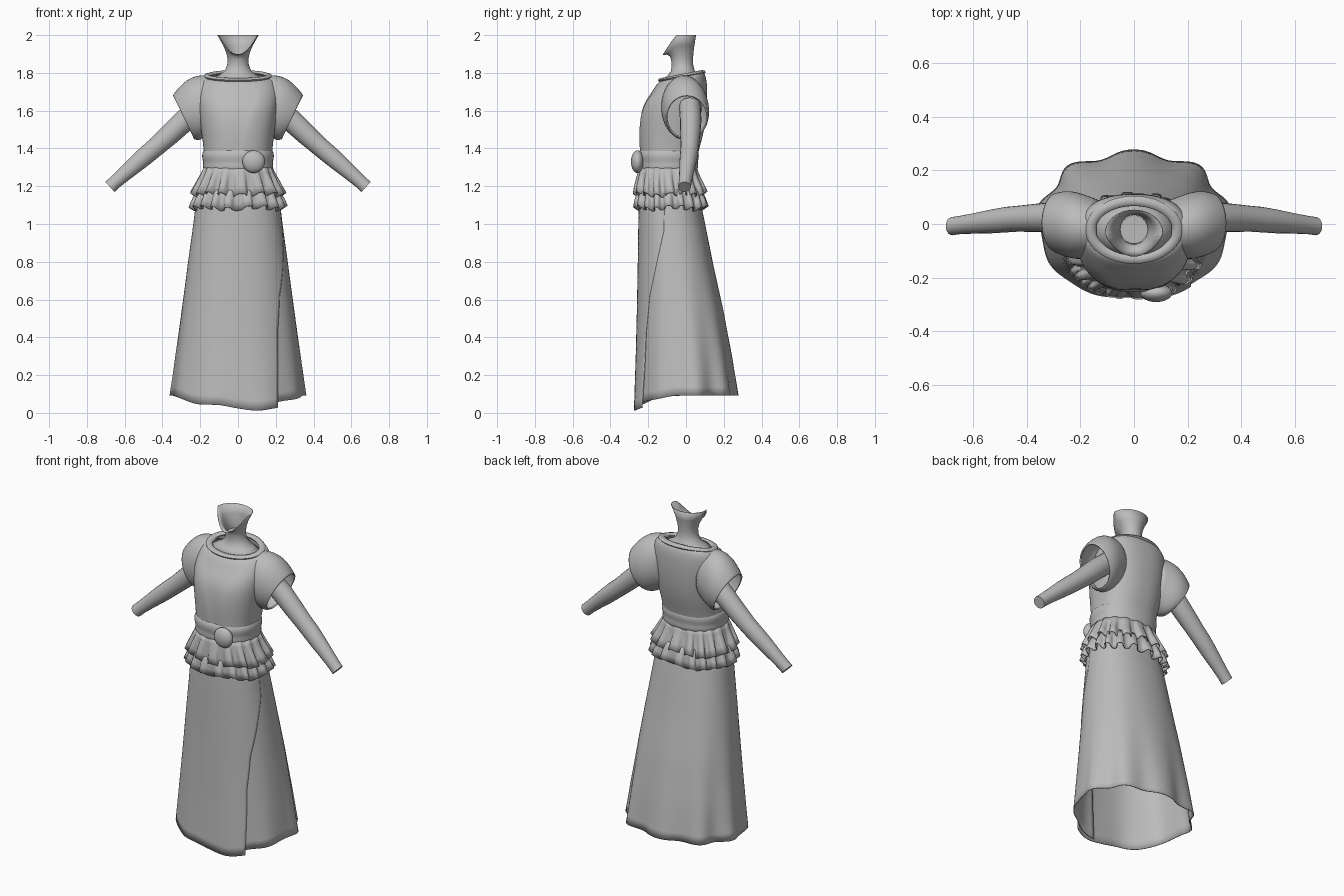
import bpy, bmesh, math
from math import sin, cos, pi, radians, tanh
from mathutils import Vector

old = bpy.data.objects.get("Cube")
if old:
    bpy.data.objects.remove(old)

grey = bpy.data.materials.new("plain grey")
grey.use_nodes = True
COLOUR = (0.5, 0.5, 0.5, 1)
grey.diffuse_color = COLOUR
grey.node_tree.nodes["Principled BSDF"].inputs["Base Color"].default_value = COLOUR


def finish(name, bm, subdiv=0, thick=0):
    bmesh.ops.recalc_face_normals(bm, faces=bm.faces)
    me = bpy.data.meshes.new(name)
    bm.to_mesh(me)
    bm.free()
    me.materials.append(grey)
    ob = bpy.data.objects.new(name, me)
    bpy.context.collection.objects.link(ob)
    bpy.ops.object.select_all(action='DESELECT')
    ob.select_set(True)
    bpy.context.view_layer.objects.active = ob
    bpy.ops.object.shade_smooth_by_angle(angle=radians(60))
    if subdiv:
        mod = ob.modifiers.new("smooth", 'SUBSURF')
        mod.levels = mod.render_levels = subdiv
    if thick:
        mod = ob.modifiers.new("cloth", 'SOLIDIFY')
        mod.thickness = thick
        mod.offset = 0
    return ob


def loft(name, rings, caps=(), closed=True, **kw):
    """Skin a list of point rings; caps lists ring indices to fill."""
    bm = bmesh.new()
    rows = [[bm.verts.new(p) for p in ring] for ring in rings]
    n = len(rows[0])
    for a, b in zip(rows, rows[1:]):
        for i in range(n if closed else n - 1):
            j = (i + 1) % n
            bm.faces.new((a[i], a[j], b[j], b[i]))
    for c in caps:
        bm.faces.new(rows[c])
    return finish(name, bm, **kw)


def power(v, e):
    return math.copysign(abs(v) ** e, v)


def ring(c, u, v, n=32, e=1.0):
    c, u, v = Vector(c), Vector(u), Vector(v)
    return [c + u * power(cos(2 * pi * i / n), e) + v * power(sin(2 * pi * i / n), e)
            for i in range(n)]


def level(z, rx, y0, y1, n=32, e=1.0, tilt=0.0):
    """Horizontal oval from y0 (front) to y1 (back), raised toward the back by tilt."""
    half = (y1 - y0) / 2
    return ring((0, (y0 + y1) / 2, z), (rx, 0, 0), (0, half, tilt), n, e)


def at(table, z):
    """Linear lookup in rows of (z, values...), highest first."""
    for a, b in zip(table, table[1:]):
        if z >= b[0]:
            k = min(1, (a[0] - z) / (a[0] - b[0]))
            return [p + (q - p) * k for p, q in zip(a[1:], b[1:])]
    return table[-1][1:]


# Blouse body with a shallow V-shaped front pleat
torso = [(1.26, .18, -.24, .05), (1.33, .178, -.243, .055), (1.40, .182, -.246, .07),
         (1.46, .19, -.25, .088), (1.53, .20, -.25, .102), (1.60, .21, -.243, .11),
         (1.66, .215, -.222, .113), (1.71, .213, -.19, .112), (1.745, .205, -.166, .108),
         (1.77, .192, -.148, .10), (1.78, .175, -.135, .092), (1.775, .155, -.125, .084)]
rings = []
for z, rx, y0, y1 in torso:
    lift = .022 * max(0, min(1, (z - 1.6) / .15))
    pts = level(z, rx, y0, y1, 64, .85, lift)
    v = .1 * (z - 1.38) / .32
    for p in pts:
        if p.y < -.1 and 1.39 < z < 1.72 and abs(p.x) < v:
            p.y += .007
    rings.append(pts)
loft("blouse", rings, subdiv=1)

# Collar band around the neckline
bm_rings = []
for i in range(48):
    a = 2 * pi * i / 48
    c = Vector((.162 * cos(a), -.022 + .108 * sin(a), 1.783 + .021 * sin(a)))
    out = Vector((cos(a), sin(a), 0))
    bm_rings.append(ring(c, out * .019, (0, 0, .011), 8))
loft("collar", bm_rings + bm_rings[:1])

# Belt band with two soft folds
belt = [(1.285, 0), (1.30, .008), (1.325, .003), (1.345, .01), (1.375, .011), (1.39, 0)]
loft("belt", [level(z, .18 + o, -.245 - o, .058 + o, 48, .88) for z, o in belt], subdiv=1)

# Round brooch on the belt
bm = bmesh.new()
bmesh.ops.create_uvsphere(bm, u_segments=32, v_segments=16, radius=.06)
for p in bm.verts:
    p.co = (p.co.x + .083, p.co.y * .57 - .257, p.co.z + .33 + 1)
finish("brooch", bm)


# Ruffled peplum tiers
def ruffle(name, rows, folds, depth, phase):
    n = 288
    rings = []
    for k, (z, rx, y0, y1) in enumerate(rows):
        t = k / (len(rows) - 1)
        pts = level(z, rx, y0, y1, n, .85)
        mid = (y0 + y1) / 2
        for i, p in enumerate(pts):
            a = 2 * pi * i / n
            w = tanh(2 * cos(folds * a + phase + .7 * sin(3 * a)))
            r = Vector((p.x, p.y - mid, 0)).normalized()
            p += r * depth * t * w
            p.z += t * (.010 * w + .006 * sin(5 * a + phase))
        rings.append(pts)
    loft(name, rings, thick=.005)


ruffle("upper_ruffle", [(1.305, .178, -.243, .053), (1.27, .19, -.25, .06), (1.235, .205, -.256, .07),
                        (1.195, .222, -.262, .085), (1.155, .24, -.265, .098)], 17, .015, 0)
ruffle("lower_ruffle", [(1.2, .205, -.243, .07), (1.16, .222, -.255, .085), (1.12, .236, -.262, .096),
                        (1.083, .246, -.264, .103)], 19, .016, 1)

# Long wrap skirt: one open sheet, overlapping itself at the slit
skirt = [(1.22, .185, -.24, .055), (1.1, .222, -.247, .078), (1.0, .234, -.25, .1),
         (.8, .262, -.253, .14), (.55, .294, -.258, .195), (.3, .325, -.265, .24), (0, .358, -.277, .282)]
slit = [(1.22, -5), (.95, -12), (.8, -25), (.6, -42), (.4, -50), (0, -56)]
rings, n, rows = [], 120, 24
for k in range(rows + 1):
    t = k / rows
    start = at(slit, 1.2 * (1 - t))[0]
    pts = []
    for i in range(n + 1):
        s = i / n
        a = radians(start - s * 385)
        front = max(0, -sin(a))
        hem = .092 - .06 * front ** 2 + .007 * cos(7 * a) * front
        hem -= .028 * max(0, 1 - s * 8)
        z = 1.2 + (hem - 1.2) * t
        rx, y0, y1 = at(skirt, z)
        wave = cos(9 * (a - pi / 2)) * (.05 if sin(a) > 0 else .012) * t ** 3
        inner = .03 * t * max(0, (s - .8) / .2)
        f = 1 + wave - inner - (.025 * t if sin(a) > 0 else 0) * abs(sin(a))
        pts.append((rx * f * power(cos(a), .88),
                    (y0 + y1) / 2 + (y1 - y0) / 2 * f * power(sin(a), .88), z))
    rings.append(pts)
loft("wrap_skirt", rings, closed=False, thick=.005)

# Cap sleeves and arms, mirrored left and right
for side, label in ((1, "left"), (-1, "right")):
    sleeve = [((.13, -.015, 1.635), (.01, 0, .145), .10), ((.175, -.012, 1.63), (.02, 0, .158), .115),
              ((.215, -.006, 1.615), (.03, 0, .16), .123), ((.25, 0, 1.595), (.04, 0, .15), .121),
              ((.278, .004, 1.573), (.053, 0, .124), .112), ((.286, .005, 1.566), (.056, 0, .114), .108)]
    rings = []
    for c, u, w in sleeve:
        pts = ring(c, u, (0, w, 0), 24)
        rings.append([(side * p.x, p.y, p.z) for p in pts])
    loft(label + "_sleeve", rings, subdiv=1, thick=.008)

    arm = [(.19, .02, 1.625, .06), (.28, .025, 1.55, .06), (.36, .023, 1.475, .056),
           (.43, .02, 1.412, .051), (.48, .016, 1.37, .05), (.53, .01, 1.327, .047),
           (.60, .002, 1.266, .04), (.65, -.004, 1.222, .036), (.678, -.008, 1.196, .036)]
    rings = []
    for x, y, z, r in arm:
        pts = ring((x, y, z), (r * .68, 0, r * .73), (0, r * .95, 0), 20)
        rings.append([(side * p.x, p.y, p.z) for p in pts])
    loft(label + "_arm", rings, caps=(0, -1))

# Neck, flaring up to an open jaw line whose front dips to the chin
neck = [(1.765, .15, -.122, .08, 0), (1.785, .10, -.095, .062, 0), (1.81, .07, -.078, .045, 0),
        (1.84, .056, -.075, .037, 0), (1.87, .053, -.077, .035, 0), (1.90, .06, -.085, .038, .008),
        (1.93, .077, -.102, .043, .025), (1.965, .108, -.122, .052, .055)]
rings = []
for z, rx, y0, y1, dip in neck:
    pts = level(z, rx, y0, y1, 32)
    for p in pts:
        f = (p.y - (y0 + y1) / 2) / (y1 - y0) * 2
        p.z += dip * (.64 if f > -.15 else .64 - 1.9 * ((-f - .15) / .85) ** 1.2)
        p.x *= 1 - .25 * max(0, -f) * dip / .055
    rings.append(pts)
loft("neck", rings, thick=.003)
loft("neck_floor", [level(1.862, .051, -.073, .032), level(1.86, .051, -.073, .032)], caps=(0, -1))
